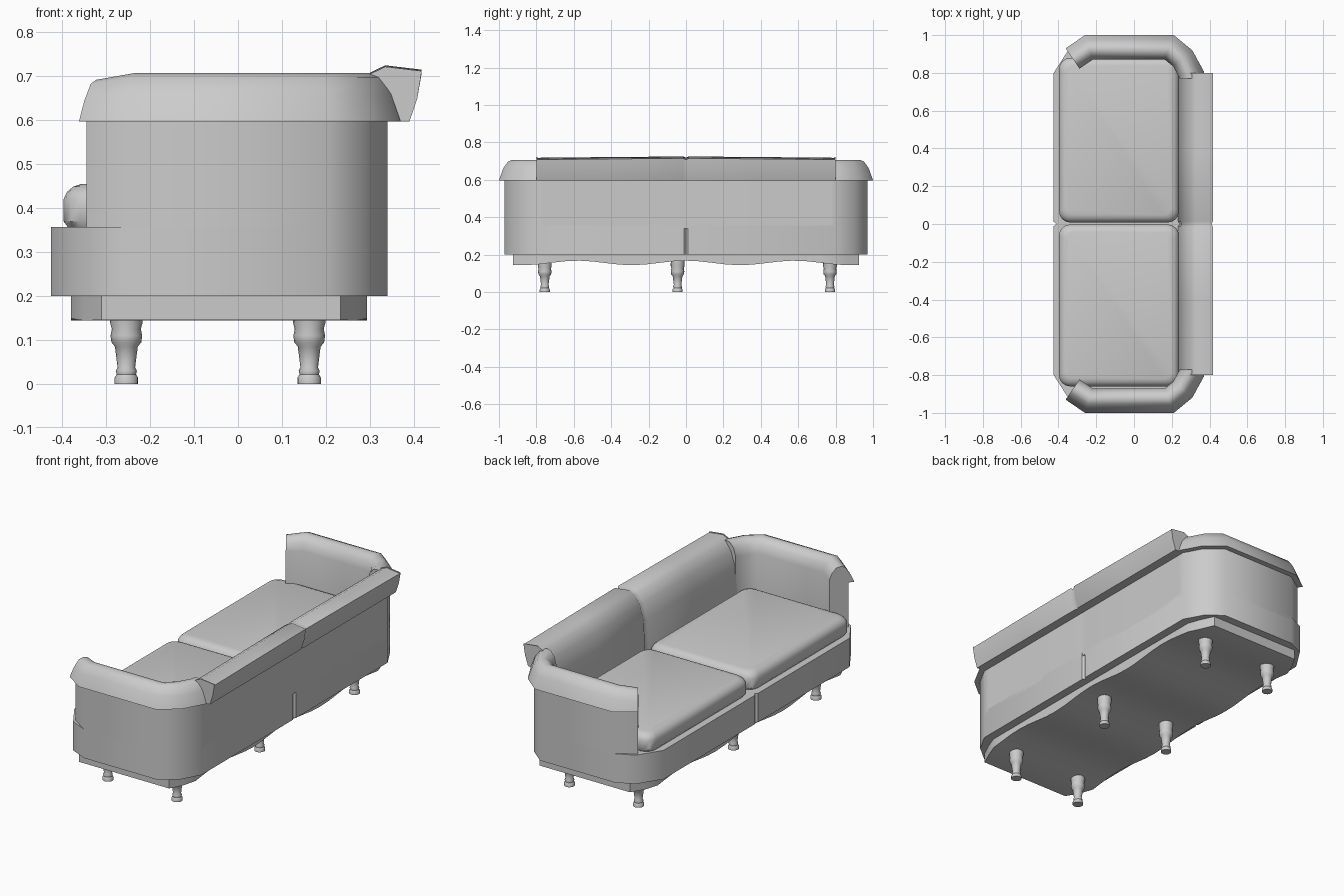
import bpy, bmesh, math
from mathutils import Vector

if "Cube" in bpy.data.objects:
    bpy.data.objects.remove(bpy.data.objects["Cube"])


def loft(name, rings, angle=40, mirror=False, cap=True):
    """Skin closed rings of points into a smooth-shaded object."""
    bm = bmesh.new()
    vr = [[bm.verts.new(p) for p in r] for r in rings]
    n = len(rings[0])
    for a, b in zip(vr, vr[1:]):
        for i in range(n):
            bm.faces.new((a[i], a[(i + 1) % n], b[(i + 1) % n], b[i]))
    if cap:
        bm.faces.new(vr[0])
        bm.faces.new(vr[-1])
    bmesh.ops.recalc_face_normals(bm, faces=bm.faces)
    me = bpy.data.meshes.new(name)
    bm.to_mesh(me)
    bm.free()
    ob = bpy.data.objects.new(name, me)
    bpy.context.collection.objects.link(ob)
    bpy.ops.object.select_all(action='DESELECT')
    ob.select_set(True)
    bpy.context.view_layer.objects.active = ob
    bpy.ops.object.shade_smooth_by_angle(angle=math.radians(angle))
    if mirror:
        m = ob.modifiers.new("mirror", 'MIRROR')
        m.use_axis = (False, True, False)
    return ob


def sweep_rings(path, profile):
    """Place (outward offset, z) profile along a plan path with mitred corners."""
    pts = [Vector(p) for p in path]
    normals = []
    for a, b in zip(pts, pts[1:]):
        d = (b - a).normalized()
        normals.append(Vector((-d.y, d.x)))
    rings = []
    for i, p in enumerate(pts):
        n0 = normals[max(i - 1, 0)]
        n1 = normals[min(i, len(normals) - 1)]
        m = (n0 + n1).normalized()
        m = m / m.dot(n0)
        rings.append([(p.x + m.x * o, p.y + m.y * o, z) for o, z in profile])
    return rings


def mirrored_outline(half):
    return half + [(x, -y) for x, y in reversed(half) if y > 0]


# base: chamfered plan with a small seam notch at the middle
half = [(-0.412, 0), (-0.425, 0.012), (-0.425, 0.8), (-0.345, 0.925), (-0.25, 0.97),
        (0.2, 0.97), (0.285, 0.90), (0.34, 0.8), (0.34, 0.012), (0.328, 0)]
outline = mirrored_outline(half[:-1] + [half[-1]])
loft("base", [[(x, y, z) for x, y in outline] for z in (0.2, 0.357)])

# arms: wall with rolled top following the chamfered corner
arm_path = [(-0.345, 0.905), (-0.25, 0.97), (0.2, 0.97), (0.285, 0.90), (0.34, 0.8), (0.34, 0.77)]
arm_profile = [(0, 0.34), (0, 0.597), (0.03, 0.597), (0.008, 0.66), (-0.018, 0.698), (-0.04, 0.707),
               (-0.065, 0.702), (-0.088, 0.675), (-0.10, 0.63), (-0.10, 0.34)]
arm_rings = sweep_rings(arm_path, arm_profile)
arm_rings[0] = [(x, y, z - (0.015 if z > 0.65 else 0)) for x, y, z in arm_rings[0]]
loft("arm", arm_rings, mirror=True)

# back: leaning inside face, flared roll, pinched at the centre seam
back_profile = [(0.34, 0.34), (0.34, 0.597), (0.39, 0.597), (0.408, 0.65), (0.418, 0.712),
                (0.335, 0.722), (0.30, 0.705), (0.268, 0.66), (0.245, 0.58), (0.232, 0.34)]
back_rings = []
for y, s, lift in ((0.8, 1, -0.004), (0.4, 1, 0), (0.014, 1, 0.003), (0, 0.9, -0.004)):
    back_rings.append([(0.33 + (x - 0.33) * s, y, z + (lift if z > 0.65 else 0))
                       for x, z in back_profile])
loft("back", back_rings, mirror=True, cap=False)
loft("back_end", [[(x, y, z) for x, z in back_profile] for y in (0.795, 0.8)], mirror=True)


# seat cushions: rounded slabs
def rounded(x0, x1, y0, y1, r, z, k=4):
    pts = []
    for cx, cy, a0 in ((x1 - r, y1 - r, 0), (x0 + r, y1 - r, 90), (x0 + r, y0 + r, 180), (x1 - r, y0 + r, 270)):
        for i in range(k + 1):
            a = math.radians(a0 + 90 * i / k)
            pts.append((cx + r * math.cos(a), cy + r * math.sin(a), z))
    return pts


for name, y0, y1 in (("seat_cushion_left", 0.008, 0.88), ("seat_cushion_right", -0.86, -0.002)):
    levels = [(0.015, 0.35), (0, 0.37), (0, 0.42), (0.008, 0.437), (0.022, 0.449), (0.04, 0.455)]
    loft(name, [rounded(-0.397 + d, 0.238 - d, y0 + d, y1 - d, 0.06 - d * 0.5, z) for d, z in levels])

# skirt under the base with a wavy lower edge
skirt = []
N = 26
for i in range(N + 1):
    y = -0.925 + 1.85 * i / N
    t = max(0, abs(y) - 0.8) / 0.125
    x0, x1 = -0.38 + 0.07 * t, 0.293 - 0.06 * t
    zb = 0.156 + 0.012 * math.cos(2 * math.pi * y / 0.58)
    skirt.append([(x0, y, 0.205), (x1, y, 0.205), (x1, y, zb), (x0, y, zb)])
loft("skirt", skirt)

# six turned legs
leg_profile = [(0.027, 0), (0.027, 0.014), (0.022, 0.022), (0.024, 0.03), (0.02, 0.038), (0.026, 0.085),
               (0.034, 0.095), (0.036, 0.11), (0.033, 0.125), (0.037, 0.14), (0.036, 0.175)]
for x in (-0.254, 0.162):
    for y in (-0.755, -0.045, 0.77):
        loft("leg", [[(x + r * math.cos(a), y + r * math.sin(a), z)
                      for a in (2 * math.pi * j / 16 for j in range(16))] for r, z in leg_profile])
